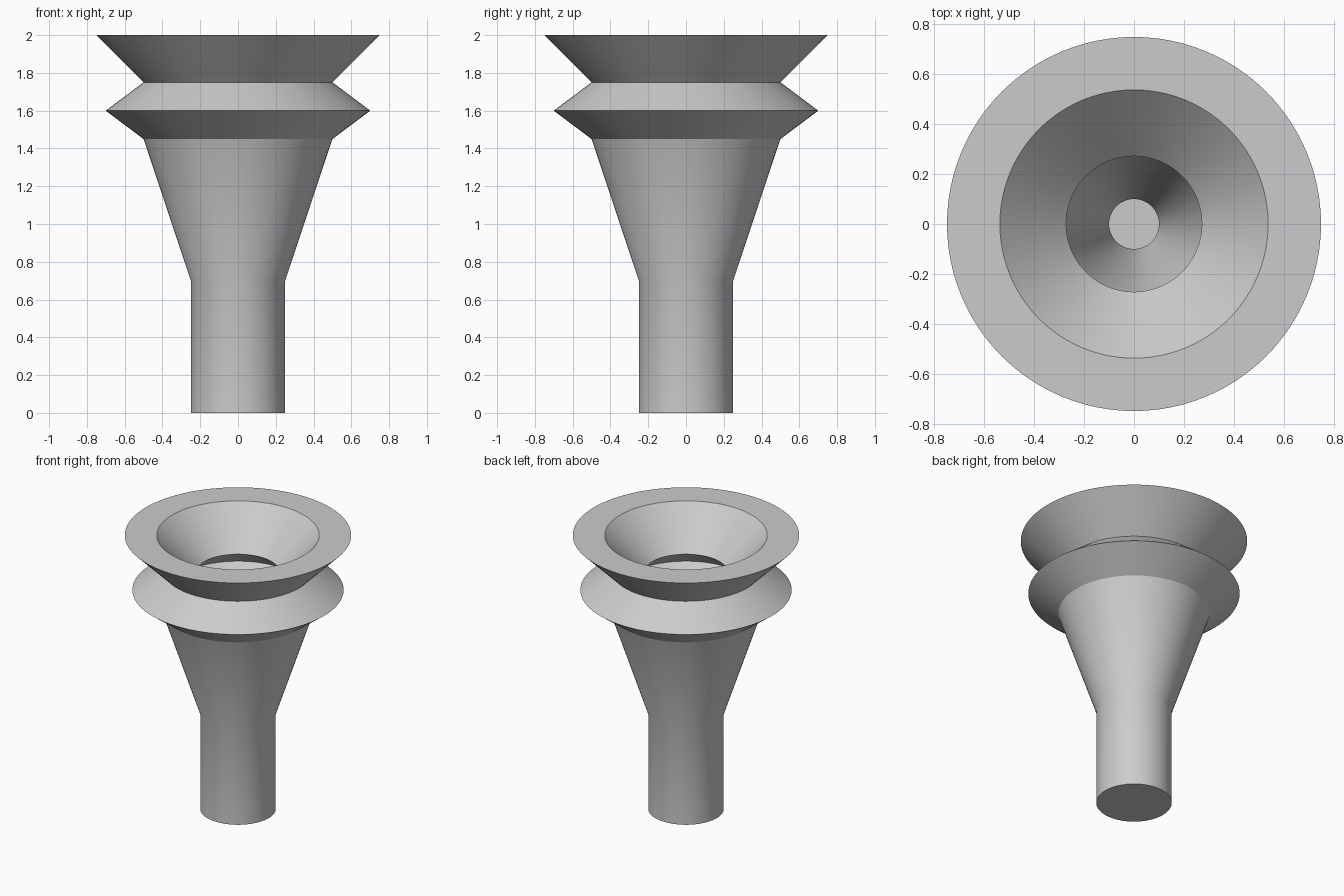
import bpy
import bmesh
import math
from mathutils import Vector

cube = bpy.data.objects.get("Cube")
if cube:
    bpy.data.objects.remove(cube, do_unlink=True)

SEGMENTS = 96

# Plain grey material
grey = bpy.data.materials.new("plain_grey")
grey.use_nodes = True
colour = (0.6, 0.6, 0.6, 1)
grey.diffuse_color = colour
grey.node_tree.nodes["Principled BSDF"].inputs["Base Color"].default_value = colour


def lathe(name, profile, material):
    """Revolve an (r, z) profile, running axis to axis, around z."""
    bm = bmesh.new()
    verts = [bm.verts.new((r, 0, z)) for r, z in profile]
    edges = [bm.edges.new(pair) for pair in zip(verts, verts[1:])]
    bmesh.ops.spin(bm, geom=verts + edges, cent=Vector(), axis=(0, 0, 1),
                   angle=math.tau, steps=SEGMENTS, use_duplicate=False)
    bmesh.ops.remove_doubles(bm, verts=bm.verts, dist=0.0001)
    bmesh.ops.recalc_face_normals(bm, faces=bm.faces)
    mesh = bpy.data.meshes.new(name)
    bm.to_mesh(mesh)
    bm.free()
    mesh.materials.append(material)
    obj = bpy.data.objects.new(name, mesh)
    bpy.context.collection.objects.link(obj)
    bpy.ops.object.select_all(action="DESELECT")
    obj.select_set(True)
    bpy.context.view_layer.objects.active = obj
    bpy.ops.object.shade_smooth_by_angle(angle=math.radians(30))
    return obj


# Outside: base, stem, cone, flared collar, top funnel
outside = [(0, 0), (0.25, 0), (0.25, 0.7), (0.5, 1.45),
           (0.7, 1.6), (0.5, 1.75), (0.75, 2)]
# Inside: same shape set in by the wall thickness, down to the floor
inside = [(0.538, 2), (0.272, 1.734), (0.45, 1.6), (0.373, 1.542),
          (0.1, 0.724), (0.1, 0.15), (0, 0.15)]

lathe("funnel_body", outside + inside, grey)
